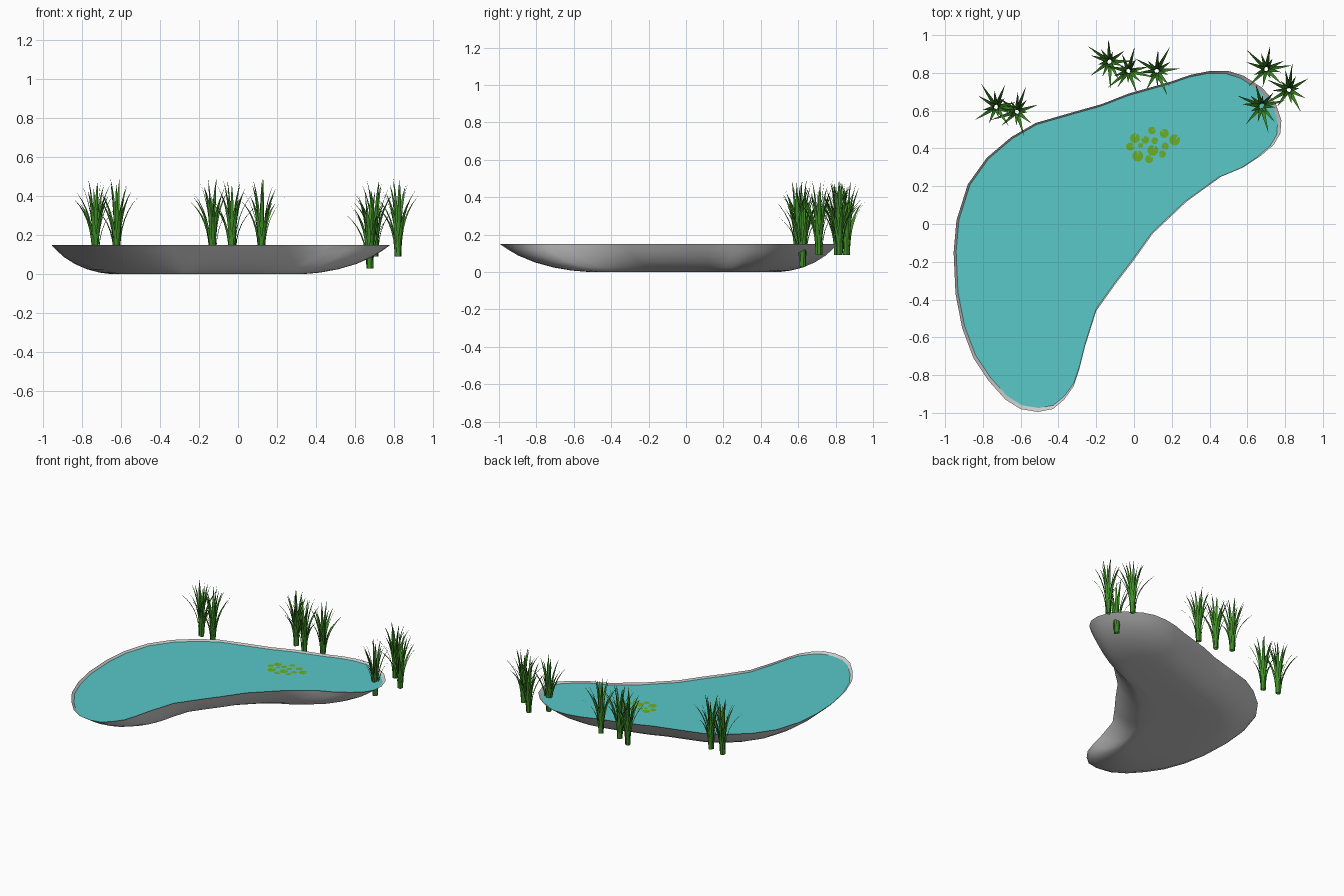
import bpy, math, random

if "Cube" in bpy.data.objects:
    bpy.data.objects.remove(bpy.data.objects["Cube"])

random.seed(4)
CX, CY = -0.25, 0.10          # centre the basin shrinks towards
WATER_Z = 0.137

OUTLINE = [
    (-.955, -.15), (-.94, .02), (-.88, .21), (-.78, .35), (-.65, .46), (-.52, .535),
    (-.33, .59), (-.17, .635), (-.03, .69), (.2, .755), (.3, .79), (.4, .81),
    (.5, .81), (.58, .785), (.68, .72), (.75, .64), (.78, .55), (.775, .48),
    (.74, .42), (.67, .36), (.58, .30), (.46, .25), (.28, .12), (.1, -.05),
    (0, -.19), (-.1, -.32), (-.2, -.46), (-.26, -.65), (-.29, -.77), (-.32, -.86),
    (-.37, -.93), (-.43, -.98), (-.51, -.995), (-.6, -.98), (-.68, -.93),
    (-.77, -.83), (-.85, -.71), (-.91, -.55), (-.945, -.37)]


def material(name, rgb):
    m = bpy.data.materials.new(name)
    m.diffuse_color = (*rgb, 1)
    m.use_nodes = True
    m.node_tree.nodes["Principled BSDF"].inputs["Base Color"].default_value = m.diffuse_color
    return m


def add_mesh(name, verts, faces, mat=None, smooth=False):
    me = bpy.data.meshes.new(name)
    me.from_pydata(verts, [], faces)
    if mat:
        me.materials.append(mat)
    for p in me.polygons:
        p.use_smooth = smooth
    return add_object(name, me)


def add_object(name, me):
    ob = bpy.data.objects.new(name, me)
    bpy.context.collection.objects.link(ob)
    return ob


def ring(scale, z):
    return [(CX + (x - CX) * scale, CY + (y - CY) * scale, z) for x, y in OUTLINE]


water_mat = material("water", (0.10, 0.58, 0.58))
pad_mat = material("lily_green", (0.15, 0.42, 0.02))
reed_mat = material("reed_green", (0.05, 0.27, 0.02))

# Basin: the outline shrunk down a bowl profile (scale, z)
profile = [(1, .15), (.96, .12), (.91, .088), (.83, .052), (.74, .025), (.65, .008), (.56, 0), (.28, 0)]
n = len(OUTLINE)
verts, faces = [], []
for s, z in profile:
    verts += ring(s, z)
for k in range(len(profile) - 1):
    for i in range(n):
        j = (i + 1) % n
        faces.append((k * n + i, k * n + j, (k + 1) * n + j, (k + 1) * n + i))
verts.append((CX, CY, 0))
last = (len(profile) - 1) * n
faces += [(last + i, last + (i + 1) % n, len(verts) - 1) for i in range(n)]
add_mesh("pond_basin", verts, faces, smooth=True)

# Water surface just below the rim
add_mesh("water_surface", ring(.981, WATER_Z), [tuple(reversed(range(n)))], water_mat)

# Lily pads: discs with a wedge cut out
PADS = [(.005, .455, .026), (.095, .495, .02), (.16, .48, .024), (.215, .445, .029),
        (-.02, .41, .022), (.06, .445, .02), (.11, .44, .018), (.035, .415, .014),
        (.165, .412, .019), (.10, .39, .029), (.15, .37, .019), (.02, .36, .029),
        (.08, .343, .021)]
verts, faces = [], []
for x, y, r in PADS:
    start, a0 = len(verts), random.uniform(0, 2 * math.pi)
    verts.append((x, y, WATER_Z + .004))
    for i in range(15):
        a = a0 + math.radians(340) * i / 14
        verts.append((x + r * math.cos(a), y + r * math.sin(a), WATER_Z + .004))
    faces += [(start, start + i, start + i + 1) for i in range(1, 15)]
add_mesh("lily_pads", verts, faces, pad_mat)

# Reed tuft: folded, tapering blades arching outwards
def tuft_mesh(name, blades=15, steps=7):
    verts, faces = [], []
    for b in range(blades):
        a = b * 2.39996 + random.uniform(-.2, .2)
        ca, sa = math.cos(a), math.sin(a)
        f = b / (blades - 1)
        reach = .02 + .105 * f ** .8
        height = .41 - .13 * f + random.uniform(-.02, 0)
        base = .010 + .010 * f
        start = len(verts)
        for k in range(steps + 1):
            t = k / steps
            r = base + reach * t ** 2.4
            z = height * (t * 1.12 - .12 * t ** 3)
            w = .011 * (1 - t ** 2.2) * (.8 + .5 * t) + .0003
            for side, push in ((-1, .004), (0, 0), (1, .004)):
                rr = r - push * (1 - t) * abs(side)
                verts.append((ca * rr - sa * w * side, sa * rr + ca * w * side, z))
        for k in range(steps):
            for c in (0, 1):
                i = start + 3 * k + c
                faces.append((i, i + 1, i + 4, i + 3))
    me = bpy.data.meshes.new(name)
    me.from_pydata(verts, [], faces)
    me.materials.append(reed_mat)
    return me


# Tufts along the back bank; the last one stands in the water
tuft = tuft_mesh("reed_tuft")
SPOTS = [(-.73, .62, .09), (-.62, .595, .09), (-.13, .86, .09), (-.03, .81, .09),
         (.12, .81, .09), (.70, .82, .09), (.82, .71, .09), (.675, .625, .03)]
for i, (x, y, z) in enumerate(SPOTS):
    ob = add_object(f"reed_tuft_{i + 1}", tuft)
    ob.location = (x, y, z)
    ob.rotation_euler.z = i * 1.3
